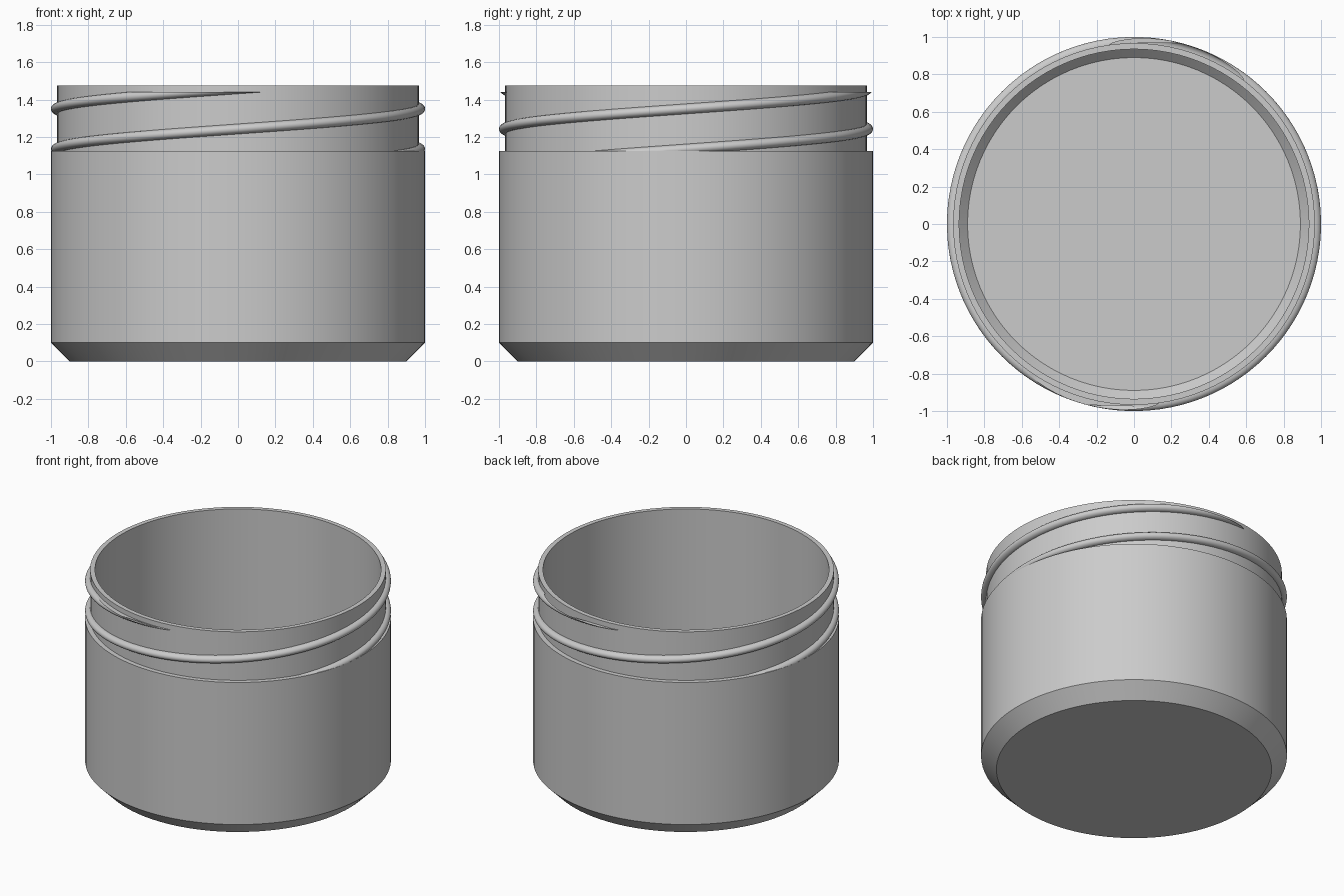
import bpy
import bmesh
from math import pi, sin, cos
from mathutils import Matrix, Vector

if "Cube" in bpy.data.objects:
    bpy.data.objects.remove(bpy.data.objects["Cube"], do_unlink=True)

SEGMENTS = 96
SHOULDER, RIM, THREAD_TOP = 1.125, 1.475, 1.44
NECK_RADIUS = 0.967

grey = bpy.data.materials.new("plain grey")
grey.use_nodes = True
colour = (0.6, 0.6, 0.6, 1)
grey.diffuse_color = colour
grey.node_tree.nodes["Principled BSDF"].inputs["Base Color"].default_value = colour


def finish(bm, name):
    """Turn a bmesh into a smooth object with sharp creases."""
    bmesh.ops.recalc_face_normals(bm, faces=bm.faces)
    mesh = bpy.data.meshes.new(name)
    bm.to_mesh(mesh)
    bm.free()
    mesh.materials.append(grey)
    obj = bpy.data.objects.new(name, mesh)
    bpy.context.collection.objects.link(obj)
    bpy.ops.object.select_all(action="DESELECT")
    obj.select_set(True)
    bpy.context.view_layer.objects.active = obj
    bpy.ops.object.shade_smooth_by_angle(angle=pi / 6)
    return obj


def build_jar():
    """Hollow wall, chamfered foot and neck turned from one profile."""
    profile = [(0.9, 0), (1, 0.1), (1, SHOULDER), (NECK_RADIUS, SHOULDER),
               (NECK_RADIUS, RIM), (0.935, RIM), (0.935, 0.11), (0.89, 0.065)]
    bm = bmesh.new()
    rings = []
    for radius, z in profile:
        ring = bmesh.ops.create_circle(bm, segments=SEGMENTS, radius=radius,
                                       matrix=Matrix.Translation((0, 0, z)))
        rings.append(ring["verts"])
    for low, high in zip(rings, rings[1:]):
        for i in range(SEGMENTS):
            j = (i + 1) % SEGMENTS
            bm.faces.new((low[i], low[j], high[j], high[i]))
    # Outside base and inside floor
    bm.faces.new(rings[0])
    bm.faces.new(rings[-1])
    return finish(bm, "jar_body")


def build_thread(name, turn):
    """Rounded helical ridge, trimmed flat at the shoulder and near the rim."""
    z_start, z_end, half_turn_rise = 1.06, 1.5, 0.215
    start = pi + (z_start - 1.135) / half_turn_rise * pi
    sweep = (z_end - z_start) / half_turn_rise * pi
    steps, sides = 110, 12
    # Half-ellipse section with its flat back buried in the neck
    section = [(NECK_RADIUS + 0.033 * cos(a), 0.027 * sin(a))
               for a in (-pi / 2 + pi * k / sides for k in range(sides + 1))]
    section += [(0.95, 0.027), (0.95, -0.027)]
    bm = bmesh.new()
    loops = []
    for i in range(steps + 1):
        t = i / steps
        angle = start + turn + sweep * t
        z = z_start + (z_end - z_start) * t
        loops.append([bm.verts.new((r * cos(angle), r * sin(angle), z + h))
                      for r, h in section])
    count = len(section)
    for a, b in zip(loops, loops[1:]):
        for k in range(count):
            n = (k + 1) % count
            bm.faces.new((a[k], a[n], b[n], b[k]))
    # Trim both tapering ends and close the cuts
    for z, direction in ((SHOULDER, -1), (THREAD_TOP, 1)):
        cut = bmesh.ops.bisect_plane(
            bm, geom=bm.verts[:] + bm.edges[:] + bm.faces[:],
            plane_co=Vector((0, 0, z)), plane_no=Vector((0, 0, direction)),
            clear_outer=True)
        edges = [e for e in cut["geom_cut"] if isinstance(e, bmesh.types.BMEdge)]
        bmesh.ops.triangle_fill(bm, edges=edges, use_beauty=True)
    return finish(bm, name)


build_jar()
build_thread("first_screw_thread", 0)
build_thread("second_screw_thread", pi)
